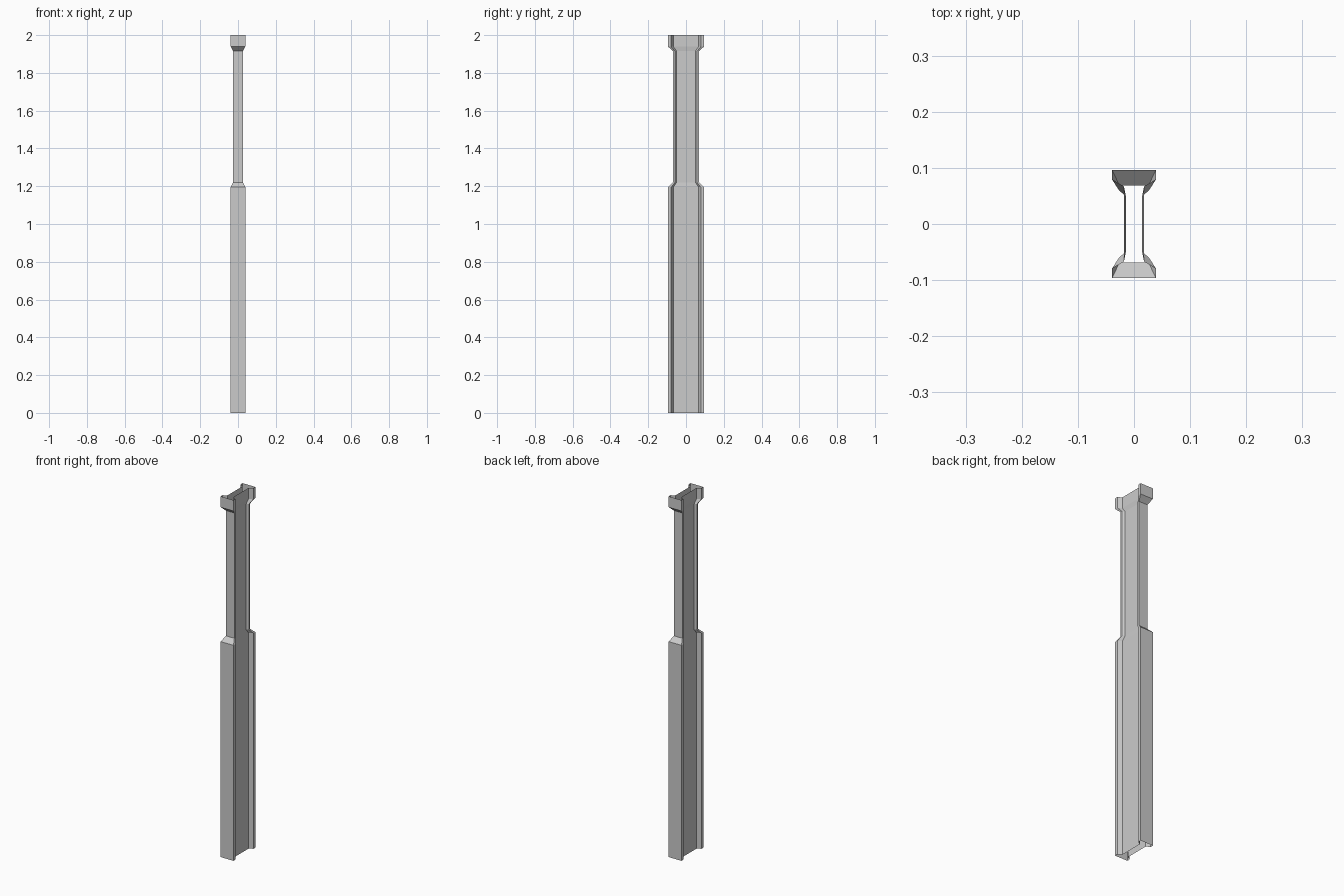
import bpy
import bmesh

cube = bpy.data.objects.get("Cube")
if cube:
    bpy.data.objects.remove(cube, do_unlink=True)

# Single grey finish
grey = bpy.data.materials.new("plain_grey")
grey.use_nodes = True
colour = (0.6, 0.6, 0.6, 1.0)
grey.diffuse_color = colour
grey.node_tree.nodes["Principled BSDF"].inputs["Base Color"].default_value = colour

# Quarter sections of the beam: flange corner, flange edge, web junction
WIDE = [(0.039, 0.096), (0.039, 0.079), (0.018, 0.067)]
SLIM = [(0.026, 0.069), (0.026, 0.059), (0.0145, 0.05)]


def full_section(quarter):
    """Mirror a quarter section into a counter-clockwise outline."""
    back_right = quarter[::-1]
    back_left = [(-x, y) for x, y in quarter]
    front_left = [(-x, -y) for x, y in quarter[::-1]]
    front_right = [(x, -y) for x, y in quarter]
    return back_right + back_left + front_left + front_right


# Wide base, slim shaft and wide head, joined by sloped shoulders
levels = [(0.0, WIDE), (1.195, WIDE), (1.22, SLIM),
          (1.915, SLIM), (1.94, WIDE), (2.0, WIDE)]

bm = bmesh.new()
rings = [[bm.verts.new((x, y, z)) for x, y in full_section(quarter)]
         for z, quarter in levels]

# Skin the sections, leaving both ends open
for low, high in zip(rings, rings[1:]):
    count = len(low)
    for i in range(count):
        j = (i + 1) % count
        bm.faces.new((low[i], low[j], high[j], high[i]))

mesh = bpy.data.meshes.new("support_column")
bm.to_mesh(mesh)
bm.free()
mesh.materials.append(grey)
column = bpy.data.objects.new("support_column", mesh)
bpy.context.collection.objects.link(column)
